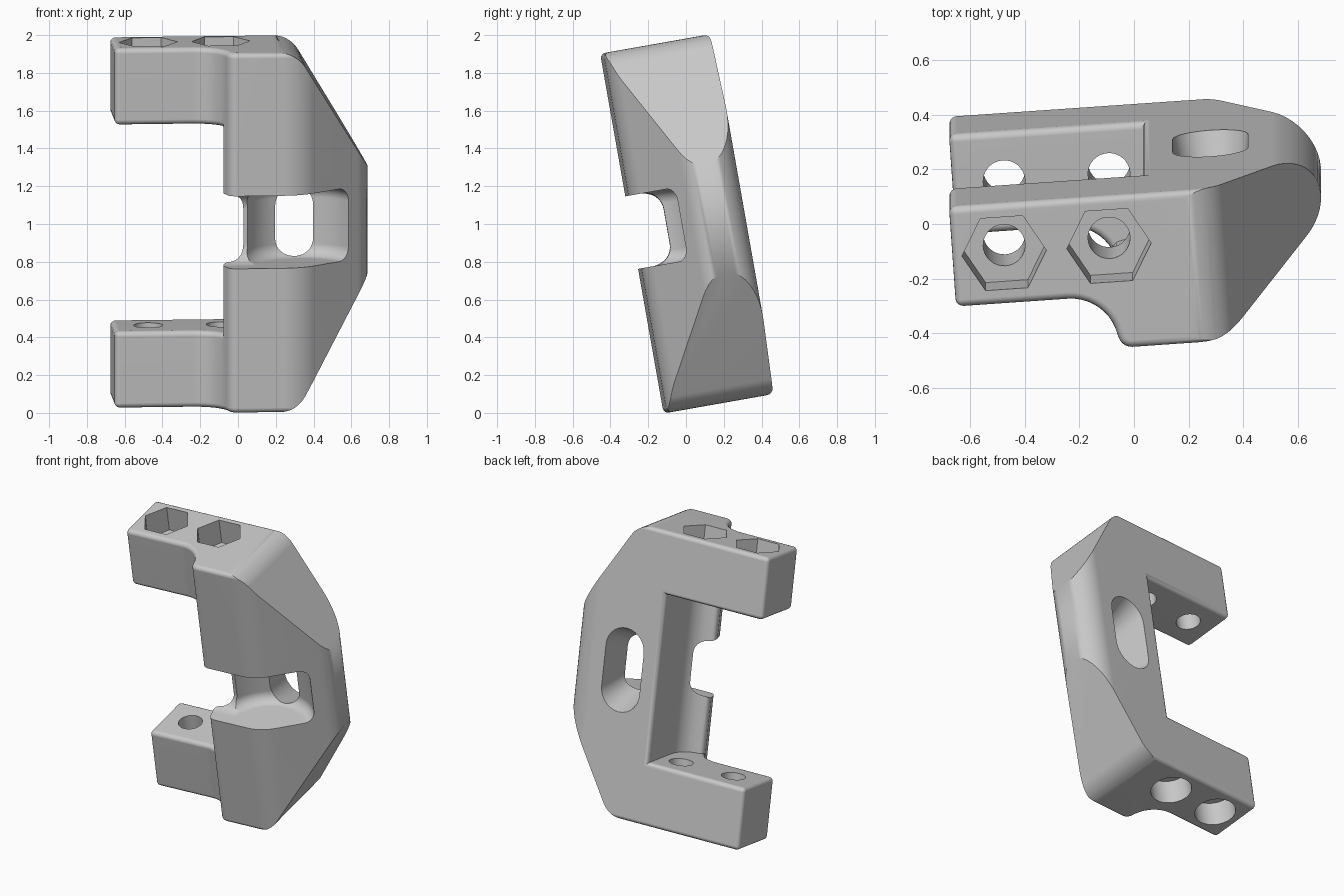
import bpy, bmesh
from math import radians, cos, sin
from mathutils import Matrix, Vector

cube = bpy.data.objects.get("Cube")
if cube:
    bpy.data.objects.remove(cube, do_unlink=True)

HALF = 0.967      # half height of the bracket
INNER = 0.555     # inner face of each arm
BACK = 0.28


def arc(cx, cy, r, start, end, steps):
    angles = [radians(start + (end - start) * i / steps) for i in range(steps + 1)]
    return [(cx + r * cos(a), cy + r * sin(a)) for a in angles]


def loft(name, first, last):
    """Closed solid between two matching loops."""
    bm = bmesh.new()
    a = [bm.verts.new(p) for p in first]
    b = [bm.verts.new(p) for p in last]
    bm.faces.new(a)
    bm.faces.new(b)
    for i in range(len(a)):
        j = (i + 1) % len(a)
        bm.faces.new((a[i], a[j], b[j], b[i]))
    bmesh.ops.recalc_face_normals(bm, faces=bm.faces)
    mesh = bpy.data.meshes.new(name)
    bm.to_mesh(mesh)
    bm.free()
    obj = bpy.data.objects.new(name, mesh)
    bpy.context.collection.objects.link(obj)
    return obj


def prism(name, points, lo, hi, axis):
    """Extrude a 2D outline along the given axis."""
    place = {"x": lambda p, t: (t, p[0], p[1]),
             "y": lambda p, t: (p[0], t, p[1]),
             "z": lambda p, t: (p[0], p[1], t)}[axis]
    return loft(name, [place(p, lo) for p in points], [place(p, hi) for p in points])


def round_edges(obj, width, segments):
    """Round the sharp outward edges only."""
    bm = bmesh.new()
    bm.from_mesh(obj.data)
    bmesh.ops.remove_doubles(bm, verts=bm.verts, dist=0.004)
    sharp = [e for e in bm.edges if e.is_manifold
             and e.calc_face_angle_signed() > radians(40)]
    bmesh.ops.bevel(bm, geom=sharp, offset=width, offset_type="OFFSET",
                    segments=segments, profile=0.5, affect="EDGES",
                    clamp_overlap=False)
    bm.to_mesh(obj.data)
    bm.free()


def cut(obj, cutter):
    cutter.hide_render = True
    mod = obj.modifiers.new("cut", "BOOLEAN")
    mod.operation = "DIFFERENCE"
    mod.solver = "EXACT"
    mod.object = cutter
    bpy.context.view_layer.objects.active = obj
    bpy.ops.object.modifier_apply(modifier=mod.name)
    bpy.data.objects.remove(cutter, do_unlink=True)


# Plan outline: arm front, hollow fillet, front block, slanted side, round back
plan = [(-0.66, BACK), (-0.66, -0.095)]
plan += arc(-0.25, -0.27, 0.175, 90, 10, 10)
plan += arc(-0.025, -0.24, 0.05, 200, 270, 5)
plan += arc(0.222, -0.04, 0.25, 270, 308.5, 6)
plan += arc(0.525, 0.111, 0.169, -51.5, 90, 16)
bracket = prism("bracket_body", plan, -HALF, HALF, "z")

# Opening between the arms, with a hollow behind the front lip
opening = [(-1, 0.5), (0.05, 0.5)]
opening += arc(-0.09, -0.02, 0.14, 0, -90, 10)
opening += [(-0.09, -0.6), (-1, -0.6)]
cut(bracket, prism("opening_cutter", opening, -INNER, INNER, "z"))
round_edges(bracket, 0.028, 4)

# Sloped outer corners, top and bottom
slope = arc(0.193, HALF - 0.17, 0.17, 90, 30.8, 8)
slope += [(0.788, 0.131), (1.2, 0.131), (1.2, 1.2), (0.193, 1.2)]
for side in (1, -1):
    corner = [(x, z * side) for x, z in slope]
    cut(bracket, prism("corner_cutter", corner, -1, 1, "y"))

# Notch across the front
notch = [(-0.7, -0.19)] + arc(-0.205, -0.09, 0.1, -90, 0, 8)
notch += arc(-0.205, 0.1, 0.1, 0, 90, 8) + [(-0.7, 0.2)]
cut(bracket, prism("notch_cutter", notch, -0.4, 1, "x"))

# Shallow round hollow sunk into the notch floor
hollow = prism("hollow_cutter", arc(0.325, -0.245, 0.315, 0, 360, 64)[:-1],
               -0.19, 0.2, "z")
round_edges(hollow, 0.07, 6)
cut(bracket, hollow)


# Flared slot through the spine
def slot_loop(y, r, half):
    ends = arc(0.3, half - r, r, 0, 180, 14) + arc(0.3, r - half, r, 180, 360, 14)
    return [(x, y, z) for x, z in ends]


cut(bracket, loft("slot_cutter", slot_loop(-0.05, 0.085, 0.15),
                  slot_loop(0.4, 0.158, 0.322)))

# Bolt holes: hexagonal pockets on top, round pockets underneath
for x in (-0.47, -0.085):
    def round_outline(r, count):
        return arc(x, 0.095, r, 0, 360, count)[:-1]

    for lo, hi in ((0.4, 1.2), (-1.2, -0.4)):
        cut(bracket, prism("bolt_cutter", round_outline(0.077, 32), lo, hi, "z"))
    cut(bracket, prism("nut_cutter", round_outline(0.155, 6), HALF - 0.17, 1.2, "z"))
    cut(bracket, prism("head_cutter", round_outline(0.13, 36), -1.2, 0.17 - HALF, "z"))

# Plain grey finish
grey = bpy.data.materials.new("plain_grey")
grey.use_nodes = True
colour = (0.58, 0.58, 0.58, 1)
grey.diffuse_color = colour
grey.node_tree.nodes["Principled BSDF"].inputs["Base Color"].default_value = colour
bracket.data.materials.clear()
bracket.data.materials.append(grey)

# Lean and turn the bracket into place
tilt = Matrix.Rotation(radians(10), 4, "X") @ Matrix.Rotation(radians(4), 4, "Z")
bracket.data.transform(Matrix.Translation(Vector((0, 0, 1))) @ tilt)

# Smooth shading with crisp edges
bpy.ops.object.select_all(action="DESELECT")
bracket.select_set(True)
bpy.context.view_layer.objects.active = bracket
bpy.ops.object.shade_smooth_by_angle(angle=radians(35))
normals = bracket.modifiers.new("even_shading", "WEIGHTED_NORMAL")
normals.keep_sharp = True
